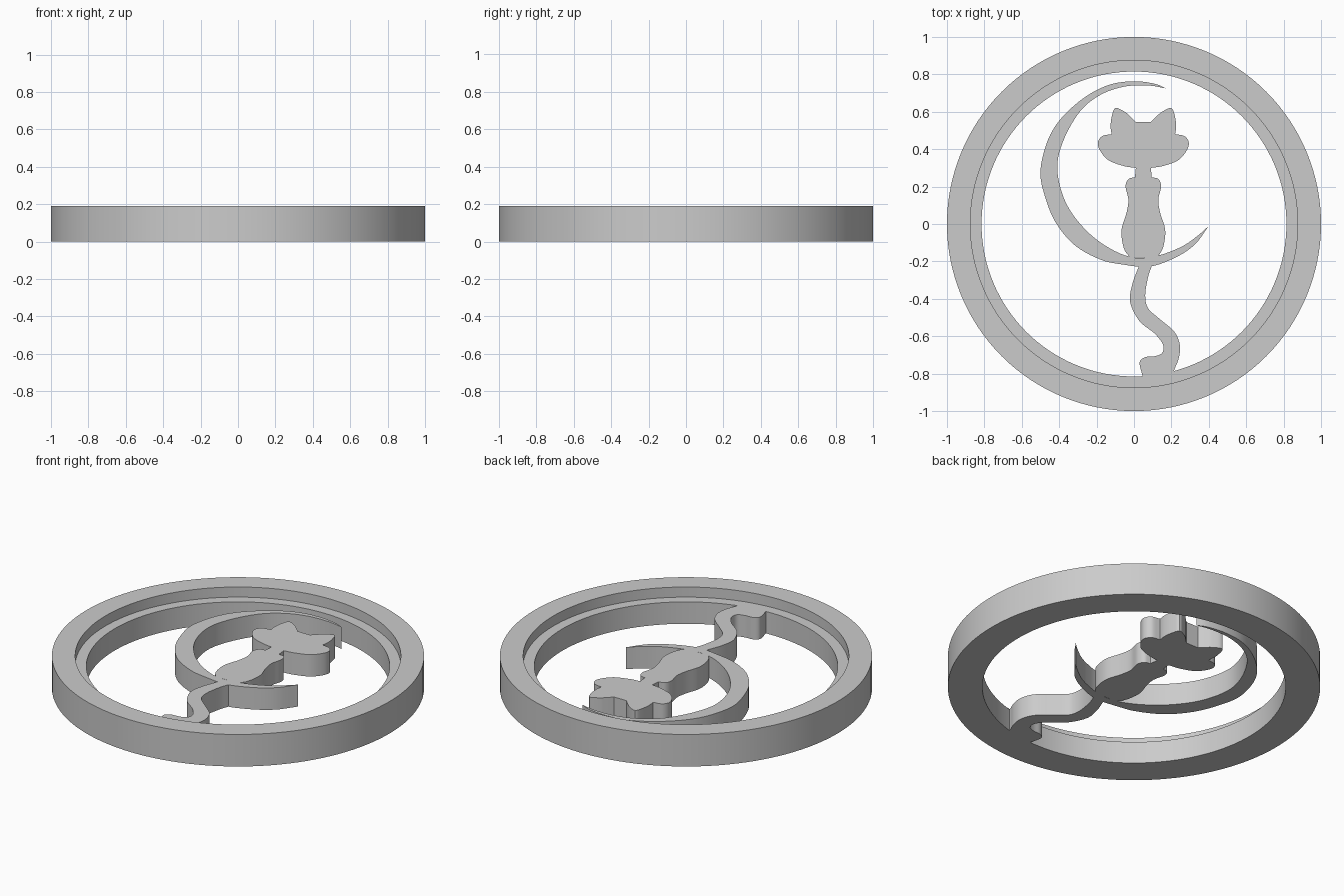
import bpy
import bmesh
import math
from mathutils import Vector

cube = bpy.data.objects.get("Cube")
if cube:
    bpy.data.objects.remove(cube, do_unlink=True)

RING_HEIGHT = 0.19
LEDGE = 0.13
CAT_AXIS = 5  # outline units are hundredths

grey = bpy.data.materials.new("plain grey")
grey.use_nodes = True
colour = (0.6, 0.6, 0.6, 1)
grey.diffuse_color = colour
grey.node_tree.nodes["Principled BSDF"].inputs["Base Color"].default_value = colour


def finish(name, bm):
    """Turn a bmesh into a smooth-shaded object with sharp corners."""
    bmesh.ops.recalc_face_normals(bm, faces=bm.faces)
    mesh = bpy.data.meshes.new(name)
    bm.to_mesh(mesh)
    bm.free()
    mesh.materials.append(grey)
    obj = bpy.data.objects.new(name, mesh)
    bpy.context.collection.objects.link(obj)
    bpy.ops.object.select_all(action="DESELECT")
    obj.select_set(True)
    bpy.context.view_layer.objects.active = obj
    bpy.ops.object.shade_smooth_by_angle(angle=math.radians(30))
    return obj


def smooth_run(points, steps=5):
    """Smooth curve through the points, leaving out the last one."""
    pts = [Vector(p) for p in points]
    if len(pts) == 2:
        return pts[:1]
    pts = [2 * pts[0] - pts[1]] + pts + [2 * pts[-1] - pts[-2]]
    result = []
    for a, b, c, d in zip(pts, pts[1:], pts[2:], pts[3:]):
        for i in range(steps):
            t = i / steps
            result.append(b + (c - a) * t / 2
                          + (a - 2.5 * b + 2 * c - d / 2) * t ** 2
                          + (1.5 * (b - c) + (d - a) / 2) * t ** 3)
    return result


def plate(name, runs):
    """Extrude a closed outline; neighbouring runs meet in a corner."""
    bm = bmesh.new()
    outline = [p for run in runs for p in smooth_run(run)]
    face = bm.faces.new([bm.verts.new((p.x / 100, p.y / 100, 0)) for p in outline])
    top = bmesh.ops.extrude_face_region(bm, geom=[face], use_keep_orig=True)
    verts = [v for v in top["geom"] if isinstance(v, bmesh.types.BMVert)]
    bmesh.ops.translate(bm, verts=verts, vec=(0, 0, LEDGE))
    return finish(name, bm)


# Round frame with a recessed inner ledge
bm = bmesh.new()
section = [(0.815, 0), (1, 0), (1, RING_HEIGHT), (0.875, RING_HEIGHT),
           (0.875, LEDGE), (0.815, LEDGE)]
verts = [bm.verts.new((r, 0, z)) for r, z in section]
edges = [bm.edges.new((verts[i - 1], v)) for i, v in enumerate(verts)]
bmesh.ops.spin(bm, geom=verts + edges, cent=(0, 0, 0), axis=(0, 0, 1),
               angle=math.tau, steps=128, use_merge=True)
bmesh.ops.remove_doubles(bm, verts=bm.verts, dist=0.0001)
finish("round_frame", bm)

# Seated cat: right half of the outline, then mirrored
half = [
    [(7, -18), (10, -14), (11.5, -8), (11.5, -2), (9, 6), (8, 13),
     (9.5, 20), (8, 24), (4.5, 25)],
    [(4.5, 25), (4, 30)],
    [(4, 30), (10.5, 31), (18.5, 34), (23, 39), (24.3, 43.5), (22, 47), (17, 48)],
    [(17, 48), (17.5, 52), (17, 57), (15, 62), (10, 60), (7, 57.5), (4, 54.5)],
]
right = [[(CAT_AXIS + x, y) for x, y in run] for run in half]
left = [[(CAT_AXIS - x, y) for x, y in reversed(run)] for run in reversed(half)]
plate("cat_body", right + [[right[-1][-1], left[0][0]]]
      + left + [[left[-1][-1], right[0][0]]])

# Crescent moon under and behind the cat
moon_outer = [(17, 72.5), (11, 75), (0, 76.3), (-13, 74.5), (-26, 68), (-38.5, 57),
              (-46, 45), (-50, 29), (-48, 16), (-42, 1), (-31.5, -11.5),
              (-18, -19), (-7, -21.5), (8, -22.8), (22, -18), (32.5, -11), (40, -1)]
moon_inner = [(40, -1), (35, -5.5), (27.5, -11), (20, -14.5), (12, -17), (0, -18),
              (-13, -13), (-26, -3), (-36.5, 11.5), (-41, 29), (-38, 44),
              (-29, 60), (-18, 69), (-5, 73.5), (8, 74), (17, 72.5)]
plate("crescent_moon", [moon_outer, moon_inner])

# Winding tail that joins the frame
tail_left = [(3, -21.5), (-1, -32.5), (-2, -42), (3, -52), (11, -58.5), (15.5, -64.5),
             (15, -69), (11, -70.7), (6, -71.2), (3, -74), (4.5, -81)]
tail_right = [(21.5, -78), (24, -71.5), (24.5, -64.5), (21.5, -57.5), (14, -51),
              (7.5, -45), (6, -38), (7.5, -28.5), (9.5, -22.5)]
plate("cat_tail", [tail_left, [tail_left[-1], (5, -84)], [(5, -84), (21.5, -83)],
                   [(21.5, -83), tail_right[0]], tail_right,
                   [tail_right[-1], tail_left[0]]])
